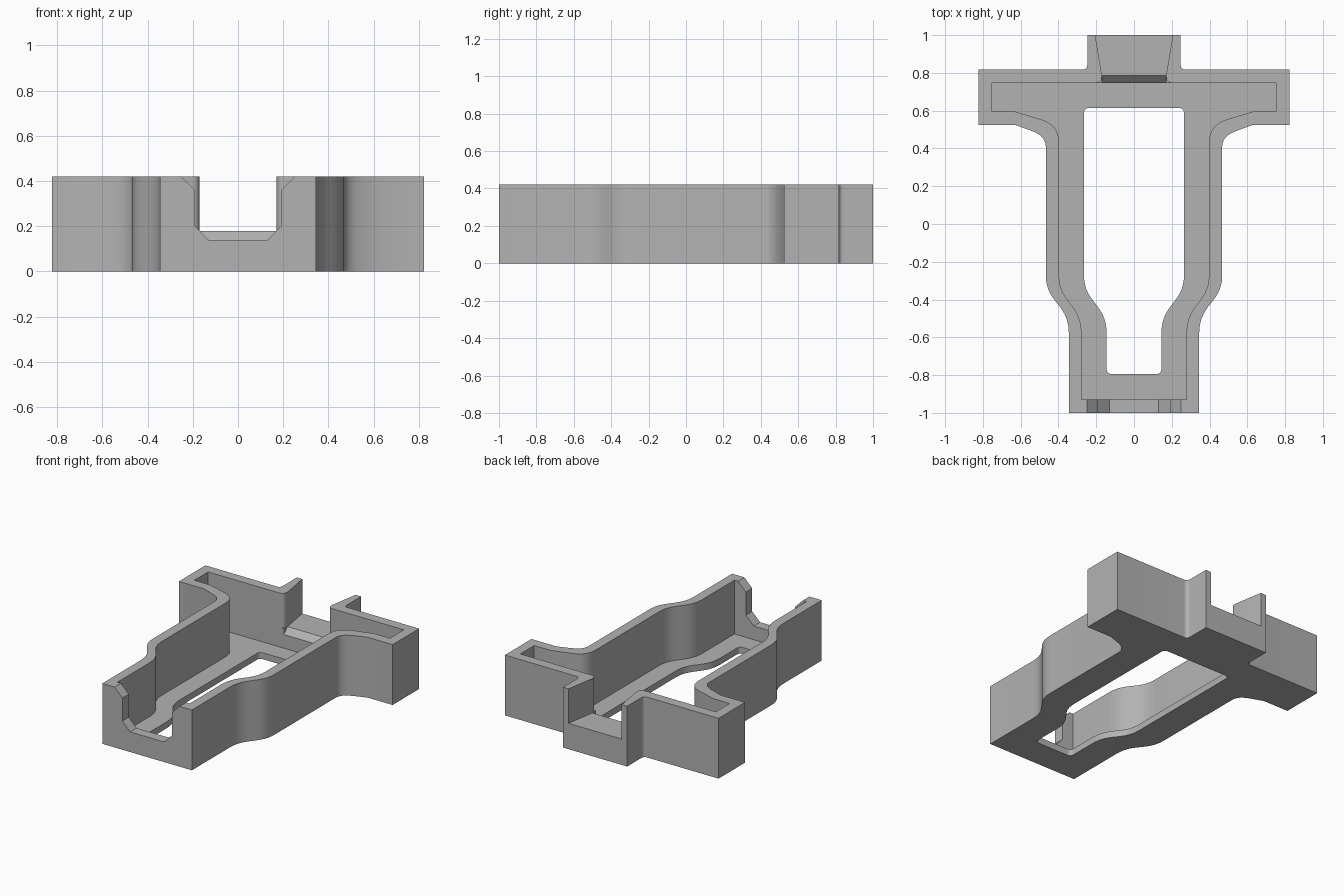
import bpy, bmesh, math
from mathutils import Vector

cube = bpy.data.objects.get("Cube")
if cube:
    bpy.data.objects.remove(cube, do_unlink=True)

HEIGHT, FLOOR, CHANNEL = 0.42, 0.045, 0.18

grey = bpy.data.materials.new("plain grey")
grey.use_nodes = True
colour = (0.45, 0.45, 0.45, 1)
grey.diffuse_color = colour
grey.node_tree.nodes["Principled BSDF"].inputs["Base Color"].default_value = colour


def bend(*ctrl, n=10):
    """Points along a Bezier curve of any degree."""
    out = []
    for i in range(n + 1):
        pts = [Vector(c) for c in ctrl]
        while len(pts) > 1:
            pts = [a.lerp(b, i / n) for a, b in zip(pts, pts[1:])]
        out.append(tuple(pts[0]))
    return out


def neck(x0, x1):
    """S-shaped widening of the side wall."""
    return bend((x0, -0.58), (x0, -0.42), (x1, -0.42), (x1, -0.27), n=14)


def mirrored(half):
    return half + [(-x, y) for x, y in reversed(half)]


def prism(name, pts, a, b, axis="z"):
    """Extrude an outline from a to b along the z, y or x axis."""
    place = {"z": lambda u, v, w: (u, v, w),
             "y": lambda u, v, w: (u, w, v),
             "x": lambda u, v, w: (w, u, v)}[axis]
    bm = bmesh.new()
    face = bm.faces.new([bm.verts.new(place(u, v, a)) for u, v in pts])
    side = bmesh.ops.extrude_face_region(bm, geom=[face])["geom"]
    bmesh.ops.translate(bm, verts=[g for g in side if isinstance(g, bmesh.types.BMVert)],
                        vec=place(0, 0, b - a))
    bmesh.ops.recalc_face_normals(bm, faces=bm.faces)
    mesh = bpy.data.meshes.new(name)
    bm.to_mesh(mesh)
    bm.free()
    mesh.materials.append(grey)
    obj = bpy.data.objects.new(name, mesh)
    bpy.context.collection.objects.link(obj)
    return obj


# Outer body outline, right half, front to back
outer = ([(0.345, -1)] + neck(0.345, 0.467)
         + bend((0.467, 0.41), (0.467, 0.465), (0.54, 0.492), n=8)
         + [(0.63, 0.525), (0.823, 0.525), (0.823, 0.817)]
         + bend((0.275, 0.817), (0.247, 0.817), (0.247, 0.845), n=6)
         + [(0.247, 1)])
body = prism("holder_body", mirrored(outer), 0, HEIGHT)

# Interior cavity
inner = ([(0.278, -0.93)] + neck(0.278, 0.397)
         + bend((0.397, 0.43), (0.397, 0.525), (0.49, 0.553), n=8)
         + [(0.63, 0.595), (0.753, 0.595), (0.753, 0.747)])
cavity = prism("cavity_cutter", mirrored(inner), FLOOR, 1)

# Window through the floor
window = (bend((0.115, -0.795), (0.145, -0.795), (0.145, -0.765), n=6)
          + neck(0.145, 0.265)
          + bend((0.265, 0.585), (0.265, 0.615), (0.235, 0.615), n=6))
opening = prism("window_cutter", mirrored(window), -0.5, 0.5)

# Flared channel through the back wall
flare = ([(0.203, 0.70)] + bend((0.203, 0.747), (0.17, 0.747), (0.17, 0.787), n=6)
         + [(0.207, 1.01)])
channel = prism("channel_cutter", mirrored(flare), CHANNEL, 1)

# Bevel on the inner lip of the channel
lip = prism("lip_cutter", [(0.70, 0.14), (0.747, 0.14), (0.787, CHANNEL),
                           (0.787, 0.22), (0.70, 0.22)], -0.17, 0.17, "x")

# Bevelled notch in the front wall
notch = [(0.13, 0.14), (0.19, 0.20), (0.19, 0.36), (0.25, 0.42), (0.25, 0.6)]
front = prism("front_notch_cutter", mirrored(notch), -1.1, -0.88, "y")

bpy.context.view_layer.objects.active = body
for cutter in (cavity, opening, channel, lip, front):
    cutter.hide_render = True
    mod = body.modifiers.new(cutter.name, "BOOLEAN")
    mod.operation, mod.solver, mod.object = "DIFFERENCE", "EXACT", cutter
    bpy.ops.object.modifier_apply(modifier=mod.name)
    bpy.data.objects.remove(cutter, do_unlink=True)

bpy.ops.object.select_all(action="DESELECT")
body.select_set(True)
bpy.ops.object.shade_smooth_by_angle(angle=math.radians(25))
